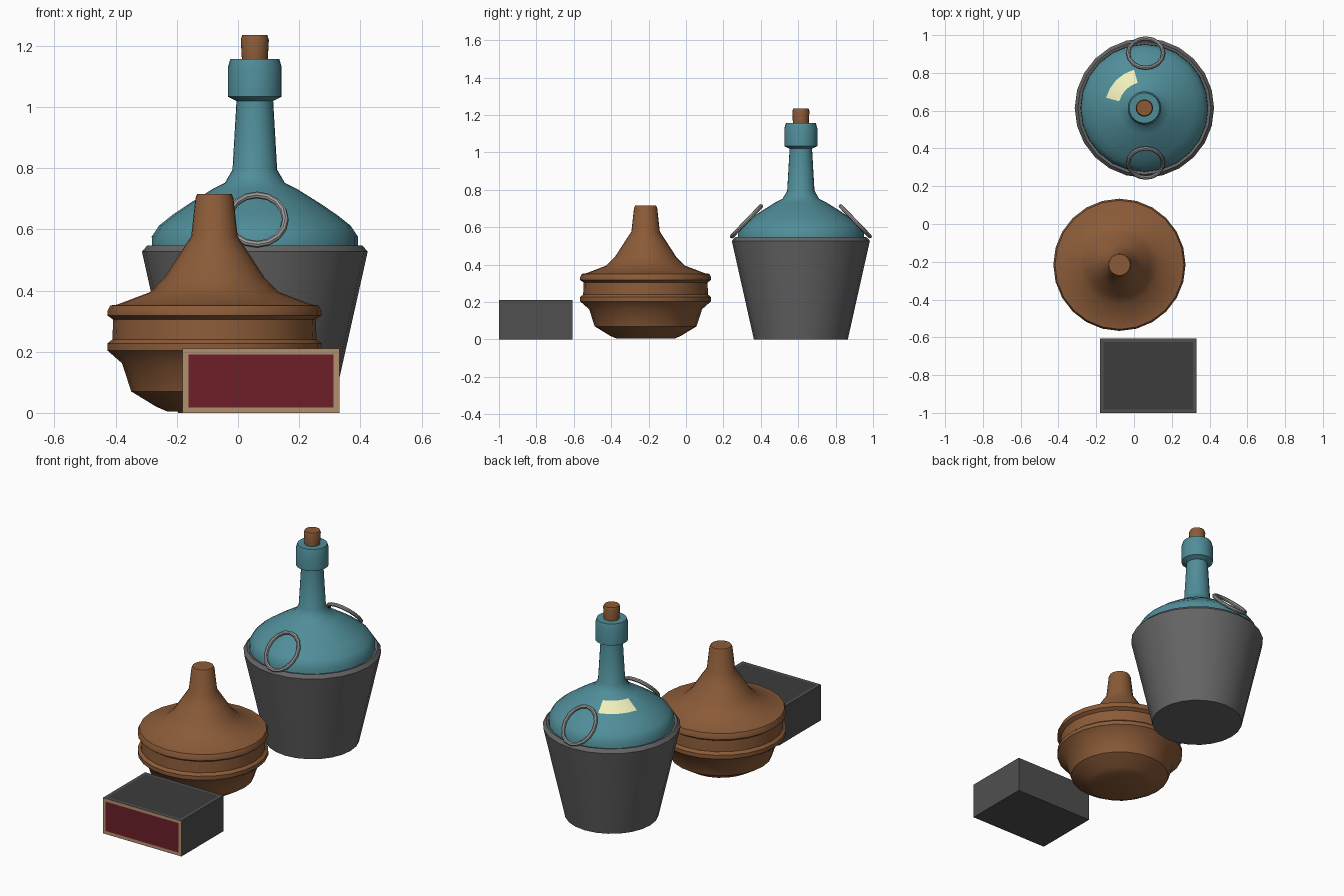
import bpy, bmesh
from math import pi, sin, cos, radians

if "Cube" in bpy.data.objects:
    bpy.data.objects.remove(bpy.data.objects["Cube"])

SEG = 24


def material(name, rgb):
    m = bpy.data.materials.new(name)
    m.diffuse_color = (*rgb, 1)
    m.use_nodes = True
    m.node_tree.nodes["Principled BSDF"].inputs["Base Color"].default_value = m.diffuse_color
    return m


teal = material("teal_glass", (0.08, 0.27, 0.32))
shine = material("pale_yellow", (0.87, 0.87, 0.5))
brown = material("brown_clay", (0.26, 0.105, 0.04))
tan = material("tan_wood", (0.45, 0.28, 0.16))
red = material("dark_red", (0.15, 0.013, 0.022))
grey = material("dark_grey", (0.13, 0.13, 0.13))
box_grey = material("charcoal", (0.08, 0.08, 0.08))
top_grey = material("charcoal_panel", (0.045, 0.045, 0.045))
metal = material("light_grey", (0.33, 0.33, 0.33))


def finish(bm, name, loc, mats, smooth=True):
    bmesh.ops.recalc_face_normals(bm, faces=bm.faces)
    me = bpy.data.meshes.new(name)
    bm.to_mesh(me)
    bm.free()
    ob = bpy.data.objects.new(name, me)
    ob.location = loc
    bpy.context.collection.objects.link(ob)
    for m in mats:
        me.materials.append(m)
    if smooth:
        bpy.ops.object.select_all(action='DESELECT')
        ob.select_set(True)
        bpy.context.view_layer.objects.active = ob
        bpy.ops.object.shade_smooth_by_angle(angle=radians(38))
    return ob


def lathe(name, profile, loc, mats, seg=SEG, patch=None):
    """Spin (radius, z) points about z and cap both ends; patch = (row, columns) in material 1."""
    bm = bmesh.new()
    rings = [[bm.verts.new((r * cos(2 * pi * i / seg), r * sin(2 * pi * i / seg), z))
              for i in range(seg)] for r, z in profile]
    for k, (a, b) in enumerate(zip(rings, rings[1:])):
        for i in range(seg):
            j = (i + 1) % seg
            f = bm.faces.new((a[i], a[j], b[j], b[i]))
            if patch and k == patch[0] and i in patch[1]:
                f.material_index = 1
    bm.faces.new(rings[0])
    bm.faces.new(rings[-1])
    return finish(bm, name, loc, mats)


# Bottle standing in its basket
BOTTLE = (0.055, 0.614, 0)
lathe("bottle_basket", [(0.251, 0), (0.369, 0.527), (0.352, 0.547), (0.338, 0.543), (0.334, 0.5)],
      BOTTLE, [grey])
lathe("bottle", [(0.23, 0.02), (0.336, 0.5), (0.337, 0.576), (0.313, 0.612), (0.268, 0.648),
                 (0.21, 0.687), (0.138, 0.732), (0.098, 0.752), (0.073, 0.795), (0.06, 1.02),
                 (0.088, 1.034), (0.088, 1.13), (0.08, 1.157)],
      BOTTLE, [teal, shine], patch=(5, range(7, 11)))
lathe("cork", [(0.042, 1.15), (0.046, 1.22), (0.041, 1.235)], BOTTLE, [brown], 16)


# Ring handles leaning on the shoulder, front and back
def ring(name, side, rx=0.093, ry=0.112, minor=0.011, n=16, m=8):
    bm = bmesh.new()
    tilt = radians(46)
    loops = []
    for i in range(n):
        a = 2 * pi * i / n
        row = []
        for k in range(m):
            b = 2 * pi * k / m
            d = minor * cos(b)
            x, v, w = (rx + d) * cos(a), (ry + d) * sin(a), minor * sin(b)
            y, z = v * cos(tilt) - w * sin(tilt), v * sin(tilt) + w * cos(tilt)
            row.append(bm.verts.new((x, -side * y, z)))
        loops.append(row)
    for i in range(n):
        p, q = loops[i], loops[(i + 1) % n]
        for k in range(m):
            l = (k + 1) % m
            bm.faces.new((p[k], q[k], q[l], p[l]))
    finish(bm, name, (0.062, BOTTLE[1] + side * 0.291, 0.632), [metal])


ring("front_ring_handle", -1)
ring("back_ring_handle", 1)

# Clay pot with conical lid
POT = (-0.077, -0.216, 0)
lathe("pot_base", [(0.155, 0.005), (0.19, 0.02), (0.272, 0.07), (0.302, 0.162), (0.35, 0.204),
                   (0.35, 0.227), (0.334, 0.24)], POT, [brown])
lathe("pot_lid", [(0.334, 0.235), (0.331, 0.305), (0.35, 0.318), (0.35, 0.332), (0.341, 0.351),
                  (0.318, 0.354), (0.21, 0.395), (0.165, 0.44), (0.112, 0.522), (0.076, 0.577),
                  (0.062, 0.703), (0.056, 0.716)], POT, [brown])

# Box with framed front drawer and inset top
bm = bmesh.new()
bmesh.ops.create_cube(bm, size=1)
for v in bm.verts:
    v.co.x *= 0.512
    v.co.y *= 0.393
    v.co.z *= 0.21
bm.normal_update()
front = min(bm.faces, key=lambda f: f.normal.y)
top = max(bm.faces, key=lambda f: f.normal.z)
for face, border, panel in ((front, 1, 2), (top, 0, 3)):
    face.material_index = panel
    rim = bmesh.ops.inset_region(bm, faces=[face], thickness=0.026)["faces"]
    for f in rim:
        f.material_index = border
finish(bm, "box", (0.075, -0.8035, 0.105), [box_grey, tan, red, top_grey], smooth=False)
